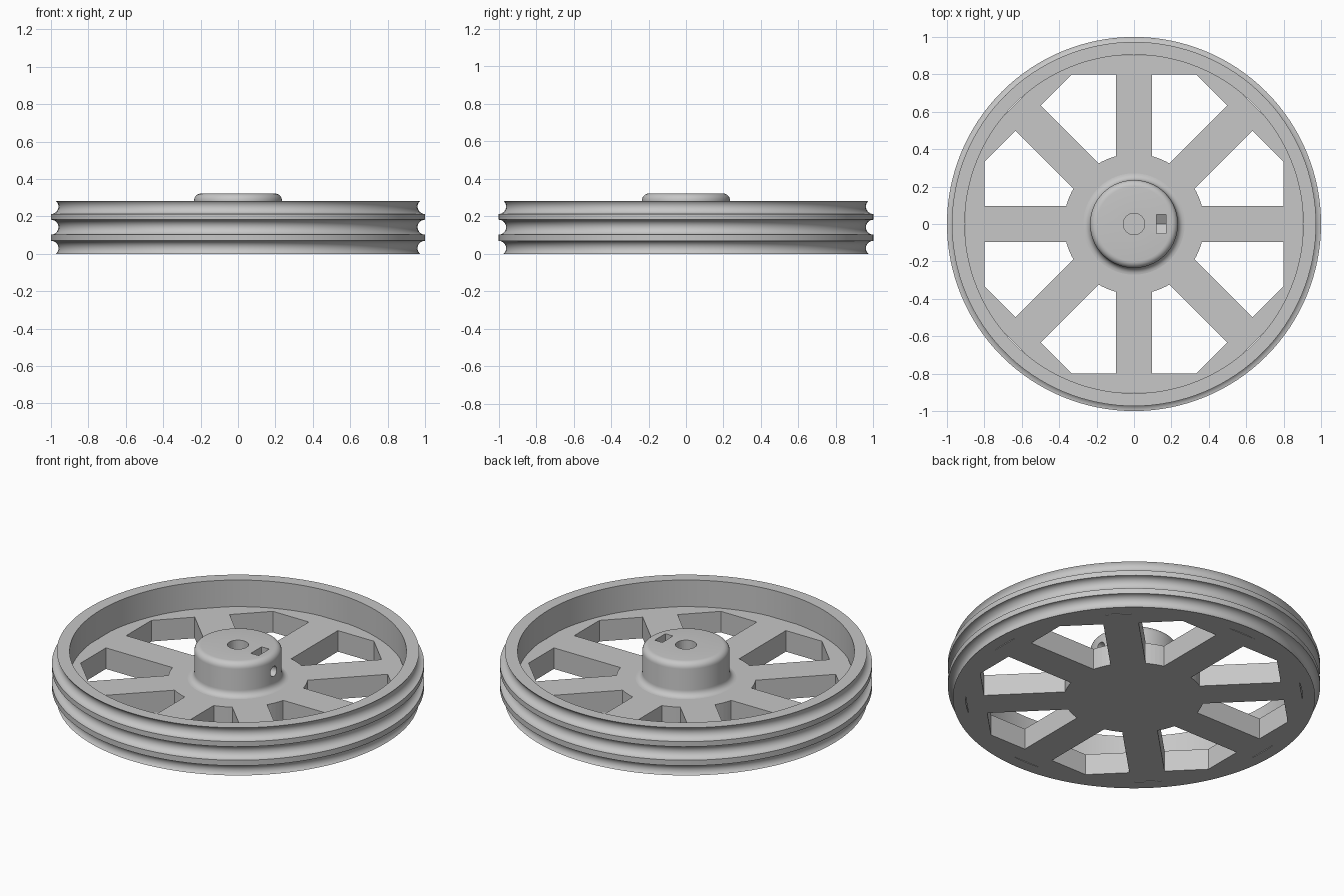
import bpy, bmesh, math
from mathutils import Matrix, Vector

cube = bpy.data.objects.get("Cube")
if cube:
    bpy.data.objects.remove(cube, do_unlink=True)

grey = bpy.data.materials.new("plain grey")
grey.use_nodes = True
COLOUR = (0.57, 0.57, 0.57, 1)
grey.diffuse_color = COLOUR
grey.node_tree.nodes["Principled BSDF"].inputs["Base Color"].default_value = COLOUR

PLATE_TOP, SPOKE, RIM_IN = 0.125, 0.095, 0.905


def finish(name, bm):
    bmesh.ops.recalc_face_normals(bm, faces=bm.faces[:])
    mesh = bpy.data.meshes.new(name)
    bm.to_mesh(mesh)
    bm.free()
    mesh.materials.append(grey)
    obj = bpy.data.objects.new(name, mesh)
    bpy.context.collection.objects.link(obj)
    return obj


def lathe(name, profile, closed, steps=128):
    bm = bmesh.new()
    verts = [bm.verts.new((r, 0, z)) for r, z in profile]
    pairs = list(zip(verts, verts[1:])) + ([(verts[-1], verts[0])] if closed else [])
    edges = [bm.edges.new(p) for p in pairs]
    bmesh.ops.spin(bm, geom=verts + edges, cent=(0, 0, 0), axis=(0, 0, 1),
                   angle=math.tau, steps=steps, use_merge=True)
    bmesh.ops.remove_doubles(bm, verts=bm.verts[:], dist=1e-5)
    return finish(name, bm)


def add_prism(bm, points, low, high, matrix=Matrix()):
    face = bm.faces.new([bm.verts.new(matrix @ Vector((x, y, low))) for x, y in points])
    top = bmesh.ops.extrude_face_region(bm, geom=[face])["geom"]
    shift = matrix.to_3x3() @ Vector((0, 0, high - low))
    bmesh.ops.translate(bm, vec=shift, verts=[v for v in top if isinstance(v, bmesh.types.BMVert)])


def circle(radius, count=32):
    return [polar(radius, 360 * i / count) for i in range(count)]


def polar(radius, degrees):
    a = math.radians(degrees)
    return radius * math.cos(a), radius * math.sin(a)


def cut(obj, cutter):
    mod = obj.modifiers.new("cut", "BOOLEAN")
    mod.operation, mod.solver, mod.object = "DIFFERENCE", "EXACT", cutter
    cutter.hide_render = True
    graph = bpy.context.evaluated_depsgraph_get()
    mesh = bpy.data.meshes.new_from_object(obj.evaluated_get(graph))
    obj.modifiers.clear()
    obj.data = mesh
    bpy.data.objects.remove(cutter, do_unlink=True)


def smooth(obj):
    bpy.ops.object.select_all(action="DESELECT")
    obj.select_set(True)
    bpy.context.view_layer.objects.active = obj
    bpy.ops.object.shade_smooth_by_angle(angle=math.radians(30))


# Rim with three round grooves
HEIGHT, GROOVE = 0.283, 0.04
outline = [(RIM_IN, HEIGHT), (RIM_IN, 0)]
for centre in (0.03, 0.1425, 0.253):
    low = max(-math.pi / 2, math.asin(max(-1, -centre / GROOVE)))
    high = min(math.pi / 2, math.asin(min(1, (HEIGHT - centre) / GROOVE)))
    for i in range(13):
        a = low + (high - low) * i / 12
        outline.append((1 - GROOVE * math.cos(a), centre + GROOVE * math.sin(a)))
smooth(lathe("grooved_rim", outline, True))

# Spoked plate: flat spoke ends leave narrow slits beside the rim
edge = []
for k in range(8):
    turn = Matrix.Rotation(math.radians(45 * k), 2)
    for p in ((0.9, -SPOKE), (0.9, SPOKE), polar(0.95, 22.5)):
        edge.append(turn @ Vector(p))
bm = bmesh.new()
add_prism(bm, edge, 0, PLATE_TOP)
plate = finish("spoked_plate", bm)

# Eight windows between the spokes
HUB_DISC, APOTHEM = 0.375, 0.8
start = math.degrees(math.asin(SPOKE / HUB_DISC))
reach = math.hypot(APOTHEM, SPOKE)
lean = math.degrees(math.atan2(SPOKE, APOTHEM))
window = [polar(reach, lean), polar(APOTHEM / math.cos(math.pi / 8), 22.5), polar(reach, 45 - lean)]
window += [polar(HUB_DISC, 45 - start + (2 * start - 45) * i / 4) for i in range(5)]
bm = bmesh.new()
for k in range(8):
    add_prism(bm, window, -0.1, 0.3, Matrix.Rotation(math.radians(45 * k), 4, "Z"))
cut(plate, finish("window_cutter", bm))

# Hub with a base fillet and a rounded top edge
HUB, TOP, ROUND = 0.235, 0.322, 0.036
profile = [(0, 0.115), (HUB + ROUND, 0.115)]
for i in range(7):
    a = math.pi / 2 * i / 6
    profile.append((HUB + ROUND * (1 - math.sin(a)), PLATE_TOP + ROUND * (1 - math.cos(a))))
for i in range(7):
    a = math.pi / 2 * i / 6
    profile.append((HUB - ROUND * (1 - math.cos(a)), TOP - ROUND * (1 - math.sin(a))))
profile.append((0, TOP))
hub = lathe("hub", profile, False, 96)

# Shaft bore
bm = bmesh.new()
add_prism(bm, circle(0.057), 0.05, 0.5)
cut(hub, finish("bore_cutter", bm))

# Nut pocket with a pointed floor, and the set screw hole through it
along_x = Matrix(((0, 0, 1, 0), (1, 0, 0, 0), (0, 1, 0, 0), (0, 0, 0, 1)))
bm = bmesh.new()
add_prism(bm, [(-0.05, 0.4), (-0.05, 0.197), (0, 0.168), (0.05, 0.197), (0.05, 0.4)],
          0.12, 0.17, along_x)
cut(hub, finish("nut_pocket_cutter", bm))
bm = bmesh.new()
add_prism(bm, circle(0.03, 24), 0.02, 0.4, Matrix.Translation((0, 0, 0.226)) @ along_x)
cut(hub, finish("screw_cutter", bm))
smooth(hub)
